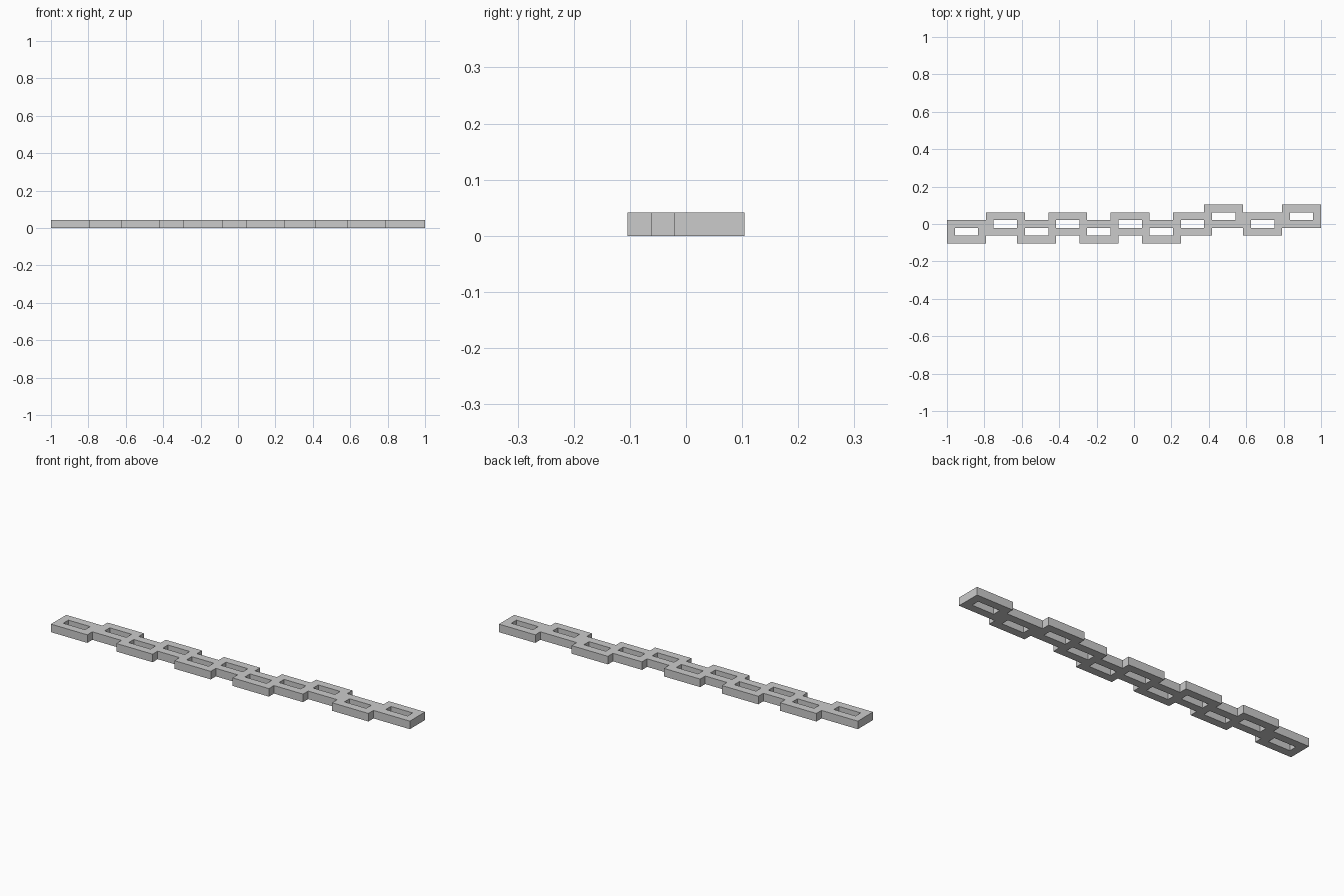
import bpy, bmesh

if "Cube" in bpy.data.objects:
    bpy.data.objects.remove(bpy.data.objects["Cube"])

U = 1 / 24  # bar thickness: every size is a multiple of it

# Each link is 5 x 3 units with a 3 x 1 hole: (start column, centre row)
links = [(0, -1), (5, 0), (9, -1), (13, 0), (17, -1), (21, 0),
         (25, -1), (29, 0), (33, 1), (38, 0), (43, 1)]

# Merge the overlapping link frames into one set of unit squares
cells = set()
for start, row in links:
    for i in range(5):
        for j in (-1, 0, 1):
            if j != 0 or i in (0, 4):
                cells.add((start + i, row + j))

bm = bmesh.new()
corners = {}


def corner(i, j):
    if (i, j) not in corners:
        corners[i, j] = bm.verts.new(((i - 24) * U, (j - 0.5) * U, 0))
    return corners[i, j]


# Flat outline of the chain
for i, j in sorted(cells):
    bm.faces.new([corner(i, j), corner(i + 1, j),
                  corner(i + 1, j + 1), corner(i, j + 1)])

# Raise it to a solid, keeping the underside
result = bmesh.ops.extrude_face_region(bm, geom=bm.faces[:], use_keep_orig=True)
top = [v for v in result["geom"] if isinstance(v, bmesh.types.BMVert)]
bmesh.ops.translate(bm, verts=top, vec=(0, 0, U))
bmesh.ops.recalc_face_normals(bm, faces=bm.faces[:])

mesh = bpy.data.meshes.new("link_chain")
bm.to_mesh(mesh)
bm.free()
chain = bpy.data.objects.new("link_chain", mesh)
bpy.context.collection.objects.link(chain)
